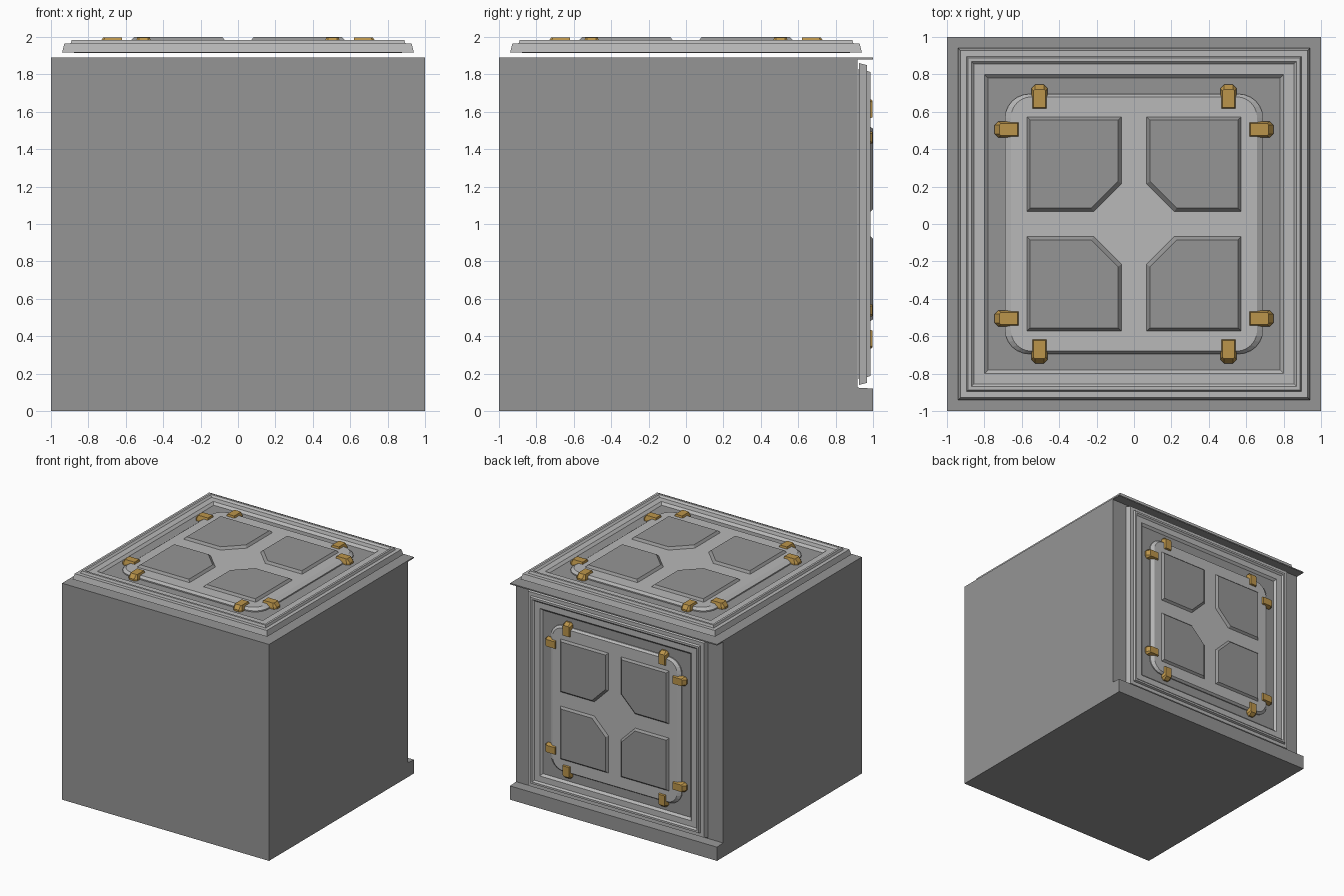
import bpy, math
from mathutils import Matrix, Vector

if "Cube" in bpy.data.objects:
    bpy.data.objects.remove(bpy.data.objects["Cube"])


def material(name, col):
    m = bpy.data.materials.new(name)
    m.diffuse_color = (*col, 1)
    m.use_nodes = True
    m.node_tree.nodes["Principled BSDF"].inputs["Base Color"].default_value = m.diffuse_color
    return m


DARK = material("dark_grey", (0.30, 0.30, 0.30))
LIGHT = material("light_grey", (0.48, 0.48, 0.48))
BRONZE = material("bronze", (0.50, 0.30, 0.07))


def loft(name, rings, mat, matrix=Matrix(), closed=False):
    """Skin equal-length rings; cap the ends, or join last ring to first."""
    n, k = len(rings[0]), len(rings)
    verts = [matrix @ Vector(p) for r in rings for p in r]
    faces = []
    for i in range(k if closed else k - 1):
        a, b = i * n, (i + 1) % k * n
        faces += [(a + j, a + (j + 1) % n, b + (j + 1) % n, b + j) for j in range(n)]
    if not closed:
        faces += [tuple(reversed(range(n))), tuple(range((k - 1) * n, k * n))]
    me = bpy.data.meshes.new(name)
    me.from_pydata(verts, [], faces)
    me.materials.append(mat)
    ob = bpy.data.objects.new(name, me)
    bpy.context.collection.objects.link(ob)
    return ob


def square(s, h):
    return [(-s, -s, h), (s, -s, h), (s, s, h), (-s, s, h)]


def rounded(sx, sy, r, h, seg=6):
    pts = []
    for q, (cx, cy) in enumerate([(1, 1), (-1, 1), (-1, -1), (1, -1)]):
        for i in range(seg + 1):
            a = (q + i / seg) * math.pi / 2
            pts.append((cx * (sx - r) + r * math.cos(a), cy * (sy - r) + r * math.sin(a), h))
    return pts


def pad_ring(lo, hi, cut, h):
    # square with its corner nearest the panel centre cut off
    return [(lo + cut, lo, h), (hi, lo, h), (hi, hi, h), (lo, hi, h), (lo, lo + cut, h)]


def clip_ring(r0, r1, w, c, h):
    # outer end (r1) has chamfered corners
    return [(r0, -w, h), (r1 - c, -w, h), (r1, -w + c, h),
            (r1, w - c, h), (r1 - c, w, h), (r0, w, h)]


def panel(prefix, M):
    # stepped frame around a recessed floor
    profile = [(0.86, 0), (0.94, 0.003), (0.928, 0.05), (0.895, 0.05), (0.888, 0.07),
               (0.87, 0.07), (0.855, 0.055), (0.80, 0.055), (0.78, 0.035), (0.78, 0)]
    loft(prefix + "_frame", [square(s, h) for s, h in profile], LIGHT, M, closed=True)
    loft(prefix + "_floor", [square(0.79, 0.005), square(0.79, 0.035)], DARK, M)
    # rounded plate
    loft(prefix + "_plate", [rounded(0.69, 0.695, 0.13, 0.03), rounded(0.69, 0.695, 0.13, 0.045),
                             rounded(0.658, 0.68, 0.11, 0.066)], LIGHT, M)
    for k in range(4):
        R = M @ Matrix.Rotation(k * math.pi / 2, 4, 'Z')
        # raised pads
        loft(f"{prefix}_pad_{k + 1}", [pad_ring(0.062, 0.578, 0.15, 0.06),
                                       pad_ring(0.085, 0.556, 0.143, 0.085)], DARK, R)
        # clips holding the plate, two per side
        for s in (-1, 1):
            C = R @ Matrix.Translation((0, s * 0.505, 0))
            loft(f"{prefix}_clip_{k + 1}{'a' if s < 0 else 'b'}",
                 [clip_ring(0.615, 0.745, 0.043, 0.02, 0.03),
                  clip_ring(0.615, 0.745, 0.043, 0.02, 0.05),
                  clip_ring(0.622, 0.72, 0.033, 0.008, 0.083)], BRONZE, C)


# body with a recessed back, a ledge below it and a thin lip above it
side = [(-1, 0), (1, 0), (1, 0.12), (0.917, 0.125), (0.917, 1.88), (1, 1.88), (1, 1.89), (-1, 1.89)]
loft("body", [[(x, y, z) for y, z in side] for x in (-1, 1)], DARK)

# the same panel on the top and, slightly smaller, on the back
panel("top", Matrix.Translation((0, 0, 1.915)))
B = Matrix(((-1, 0, 0, 0), (0, 0, 1, 0), (0, 1, 0, 0), (0, 0, 0, 1)))
panel("back", Matrix.Translation((0, 0.922, 1.0)) @ B @ Matrix.Scale(0.915, 4))

# consistent outward normals
import bmesh
for ob in bpy.context.collection.objects:
    bm = bmesh.new()
    bm.from_mesh(ob.data)
    bmesh.ops.recalc_face_normals(bm, faces=bm.faces)
    bm.to_mesh(ob.data)
    bm.free()
